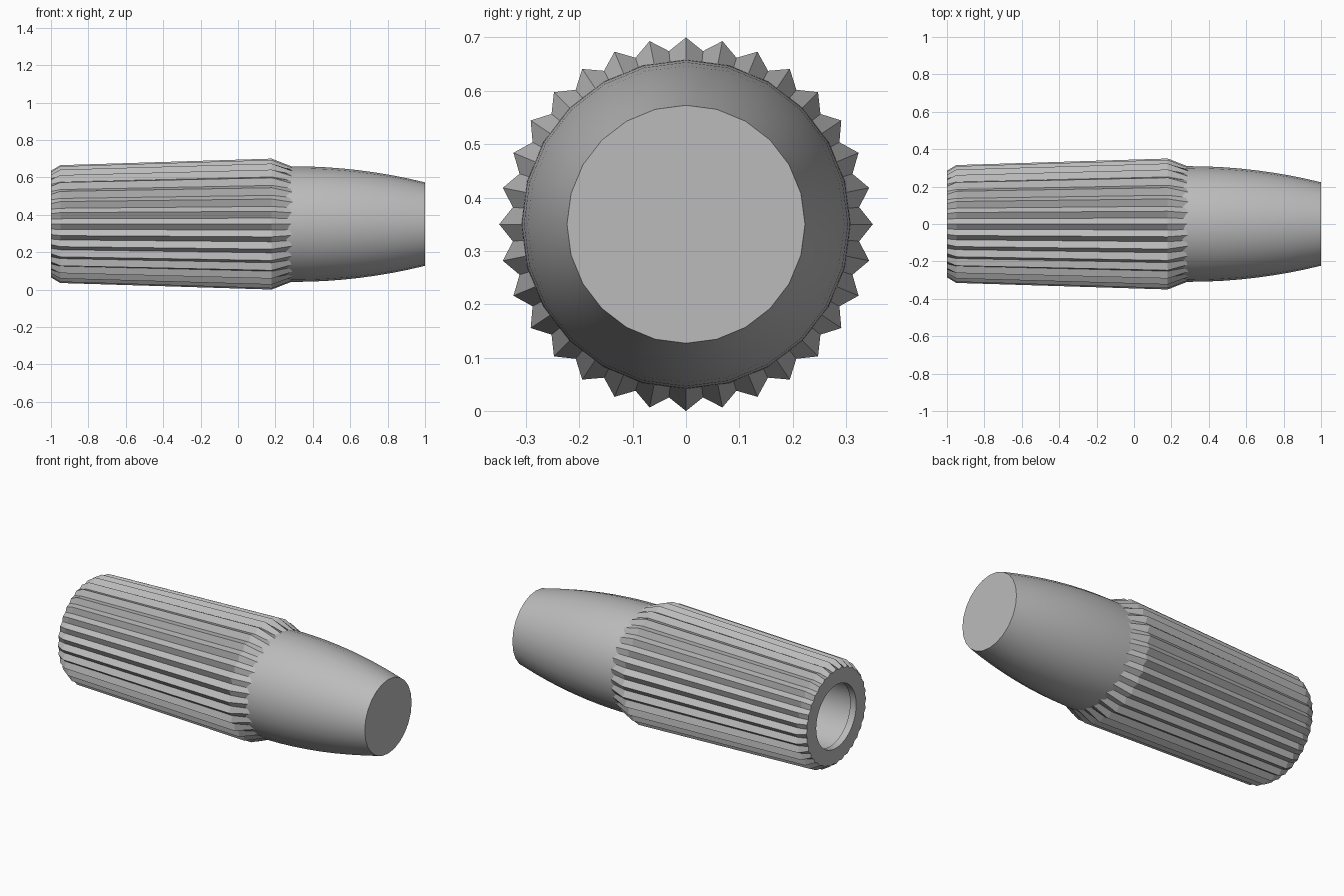
import bpy, bmesh, math

if "Cube" in bpy.data.objects:
    bpy.data.objects.remove(bpy.data.objects["Cube"])

CENTRE_Z = 0.35
TEETH = 32
SIDES = TEETH * 2

grey = bpy.data.materials.new("satin_grey")
grey.use_nodes = True
colour = (0.5, 0.5, 0.5, 1)
grey.diffuse_color = colour
grey.node_tree.nodes["Principled BSDF"].inputs["Base Color"].default_value = colour


def ring(bm, x, tip, valley, sides):
    """Ring about the x axis, alternating between tip and valley radius."""
    verts = []
    for i in range(sides):
        a = math.tau * i / sides
        r = valley if i % 2 else tip
        verts.append(bm.verts.new((x, r * math.sin(a), CENTRE_Z + r * math.cos(a))))
    return verts


def loft(bm, profile, sides):
    """Skin consecutive (x, tip, valley) rings and return the rings."""
    rings = [ring(bm, x, tip, valley, sides) for x, tip, valley in profile]
    for a, b in zip(rings, rings[1:]):
        for i in range(sides):
            j = (i + 1) % sides
            bm.faces.new((a[i], a[j], b[j], b[i]))
    return rings


def finish(bm, name):
    bmesh.ops.recalc_face_normals(bm, faces=bm.faces)
    mesh = bpy.data.meshes.new(name)
    bm.to_mesh(mesh)
    bm.free()
    mesh.materials.append(grey)
    obj = bpy.data.objects.new(name, mesh)
    bpy.context.collection.objects.link(obj)
    bpy.ops.object.select_all(action="DESELECT")
    obj.select_set(True)
    bpy.context.view_layer.objects.active = obj
    bpy.ops.object.shade_smooth_by_angle(angle=math.radians(20))


# Ribbed grip, with the inner lip and flat end face of the wide end
bm = bmesh.new()
loft(bm, [
    (-0.96, 0.205, 0.205),
    (-0.96, 0.19, 0.19),
    (-1.0, 0.19, 0.19),
    (-1.0, 0.285, 0.275),
    (-0.95, 0.315, 0.291),
    (0.18, 0.35, 0.326),
    (0.30, 0.303, 0.298),
], SIDES)
finish(bm, "ribbed_grip")

# Smooth tapering nose, joined at its rim to the straight bore
bm = bmesh.new()
nose = [(0.2, 0.308, 0.308)]
for k in range(9):
    t = k / 8
    r = 0.309 - 0.086 * t * t
    nose.append((0.3 + 0.7 * t, r, r))
outer_rim = loft(bm, nose, 24)[-1]
bore_rim = loft(bm, [(-0.96, 0.205, 0.205), (1.0, 0.205, 0.205)], SIDES)[-1]
rim_verts = set(outer_rim + bore_rim)
rim_edges = [e for e in bm.edges if all(v in rim_verts for v in e.verts)]
bmesh.ops.bridge_loops(bm, edges=rim_edges)
finish(bm, "tapered_nose")
